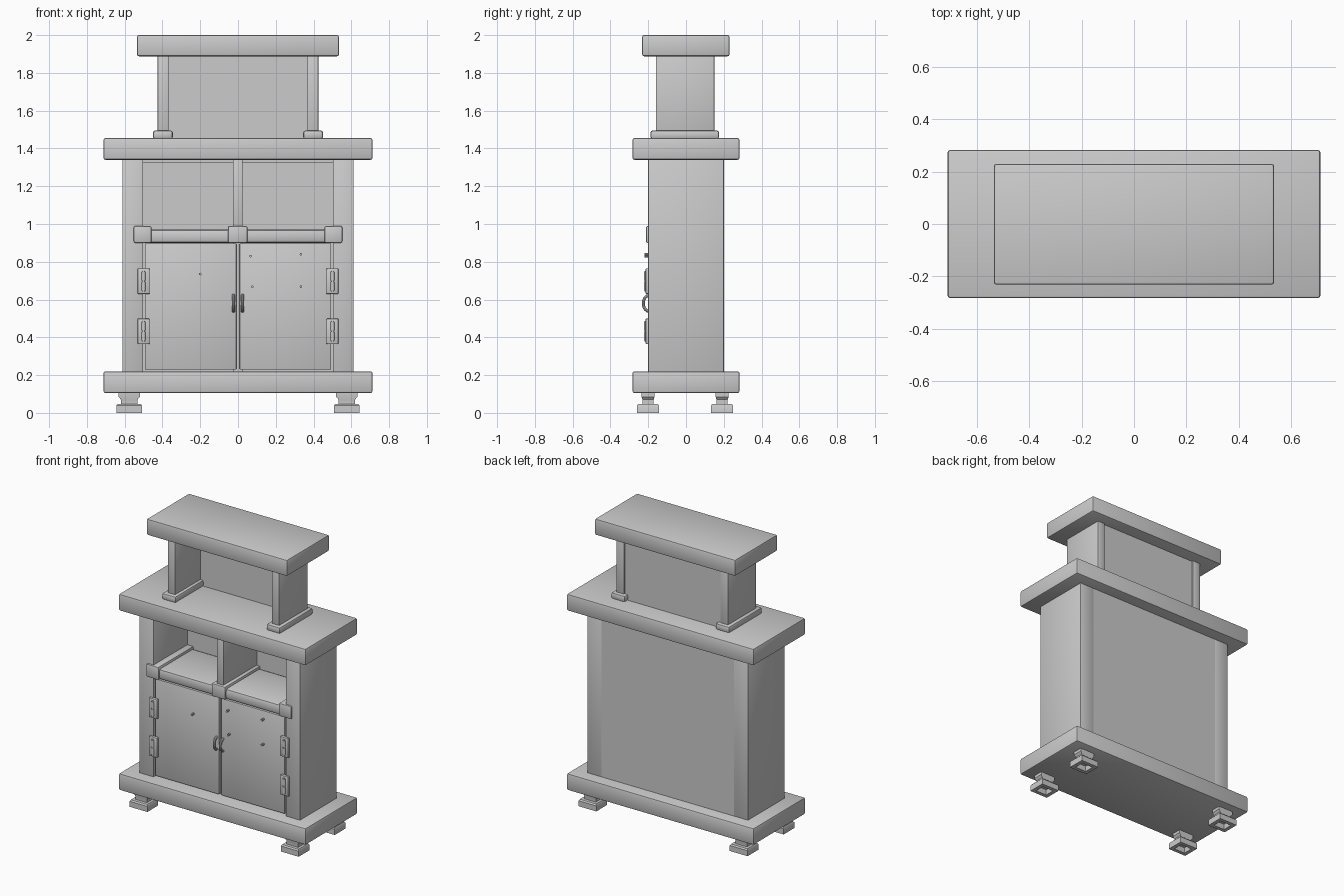
import bpy, bmesh, math

if "Cube" in bpy.data.objects:
    bpy.data.objects.remove(bpy.data.objects["Cube"])


def finish(obj):
    bpy.ops.object.select_all(action='DESELECT')
    obj.select_set(True)
    bpy.context.view_layer.objects.active = obj
    bpy.ops.object.shade_smooth_by_angle(angle=math.radians(35))
    return obj


def mesh_object(name, bm):
    bmesh.ops.recalc_face_normals(bm, faces=bm.faces)
    me = bpy.data.meshes.new(name)
    bm.to_mesh(me)
    bm.free()
    obj = bpy.data.objects.new(name, me)
    bpy.context.collection.objects.link(obj)
    return finish(obj)


def box(name, x, y, z, bevel=0.0, segments=2):
    """Box from (min, max) ranges with optionally rounded edges."""
    bm = bmesh.new()
    bmesh.ops.create_cube(bm, size=1)
    for v in bm.verts:
        v.co = [(r[0] + r[1]) / 2 + c * (r[1] - r[0]) for r, c in zip((x, y, z), v.co)]
    if bevel:
        bmesh.ops.bevel(bm, geom=bm.edges[:], offset=bevel, segments=segments,
                        profile=0.5, affect='EDGES')
    return mesh_object(name, bm)


def span(s, a, b):
    """Mirror a range to the side given by s."""
    return tuple(sorted((s * a, s * b)))


def cylinder(name, loc, radius, depth, axis='Z', sides=12):
    rot = (math.pi / 2, 0, 0) if axis == 'Y' else (0, 0, 0)
    bpy.ops.mesh.primitive_cylinder_add(vertices=sides, radius=radius, depth=depth,
                                        location=loc, rotation=rot)
    obj = bpy.context.object
    obj.name = name
    return finish(obj)


def foot(name, cx, cy):
    """Stepped square foot, hollow underneath."""
    rings = [(.056, .034, .108), (.056, .034, .085), (.044, .03, .07), (.044, .03, .047),
             (.062, .052, .047), (.068, .059, .038), (.068, .059, 0),
             (.042, .034, 0), (.038, .03, .035)]
    bm = bmesh.new()
    loops = [[bm.verts.new((cx + i * hx, cy + j * hy, z))
              for i, j in ((-1, -1), (1, -1), (1, 1), (-1, 1))] for hx, hy, z in rings]
    for a, b in zip(loops, loops[1:]):
        for k in range(4):
            n = (k + 1) % 4
            bm.faces.new((a[k], a[n], b[n], b[k]))
    bm.faces.new(loops[0])
    bm.faces.new(loops[-1])
    return mesh_object(name, bm)


def handle(name, x):
    """Bowed pull handle."""
    cu = bpy.data.curves.new(name, 'CURVE')
    cu.dimensions = '3D'
    cu.bevel_depth = 0.008
    cu.bevel_resolution = 2
    cu.use_fill_caps = True
    sp = cu.splines.new('POLY')
    n = 11
    sp.points.add(n - 1)
    for i, p in enumerate(sp.points):
        a = math.pi * i / (n - 1)
        p.co = (x, -0.195 - 0.031 * math.sin(a), 0.58 + 0.042 * math.cos(a), 1)
    obj = bpy.data.objects.new(name, cu)
    bpy.context.collection.objects.link(obj)
    bpy.ops.object.select_all(action='DESELECT')
    obj.select_set(True)
    bpy.context.view_layer.objects.active = obj
    bpy.ops.object.convert(target='MESH')
    return finish(bpy.context.object)


# Three thick slabs
box("bottom_slab", (-.712, .712), (-.283, .283), (.105, .22), .01)
box("middle_slab", (-.712, .712), (-.283, .283), (1.34, 1.455), .01)
box("top_slab", (-.535, .535), (-.232, .23), (1.888, 2.0), .01)

# Cabinet back, shelf and centre divider
box("back_panel", (-.505, .505), (.17, .2), (.21, 1.345))
box("shelf", (-.505, .505), (-.2, .175), (.9, .972), .018)
box("upper_divider", (-.027, .025), (-.195, .175), (.95, 1.345), .004)
box("lower_divider", (-.025, .025), (-.165, .175), (.21, .91))
box("ceiling_lining", (-.505, .505), (-.185, .175), (1.325, 1.345))
box("centre_shelf_block", (-.054, .05), (-.212, .175), (.9, .99), .009)

# Upper hutch back
box("hutch_back", (-.37, .37), (.115, .14), (1.45, 1.892))

for s, side in ((-1, "left"), (1, "right")):
    # Cabinet side and the ledge block that carries the shelf
    box(side + "_side_wall", span(s, .503, .612), (-.2, .2), (.21, 1.345), .004)
    box(side + "_shelf_block", span(s, .458, .552), (-.212, .175), (.9, .99), .009)

    # Hutch support and its base
    box(side + "_hutch_support", span(s, .367, .425), (-.16, .15), (1.45, 1.892), .005)
    box(side + "_hutch_base", span(s, .345, .45), (-.188, .175), (1.45, 1.495), .012)

    # Door and pull handle
    box(side + "_door", span(s, .009, .492), (-.196, -.17), (.23, .897), .003)
    handle(side + "_handle", s * .024)

    # Door hinges: plate, barrel halves and pin
    for z in (.697, .432):
        box(side + "_hinge_plate", span(s, .468, .532), (-.214, -.19), (z - .068, z + .068), .006)
        for dz in (-.026, .026):
            cylinder(side + "_hinge_barrel", (s * .5, -.212, z + dz), .011, .046)
        cylinder(side + "_hinge_pin", (s * .5, -.212, z), .007, .11)

    # Feet
    for y, end in ((-.201, "front"), (.191, "back")):
        foot(f"{end}_{side}_foot", s * .576, y)

# Nail heads on the doors
for x, z in ((-.2, .735), (.067, .83), (.333, .84), (.075, .668), (.333, .668)):
    cylinder("nail", (x, -.205, z), .007, .03, 'Y', 8)
